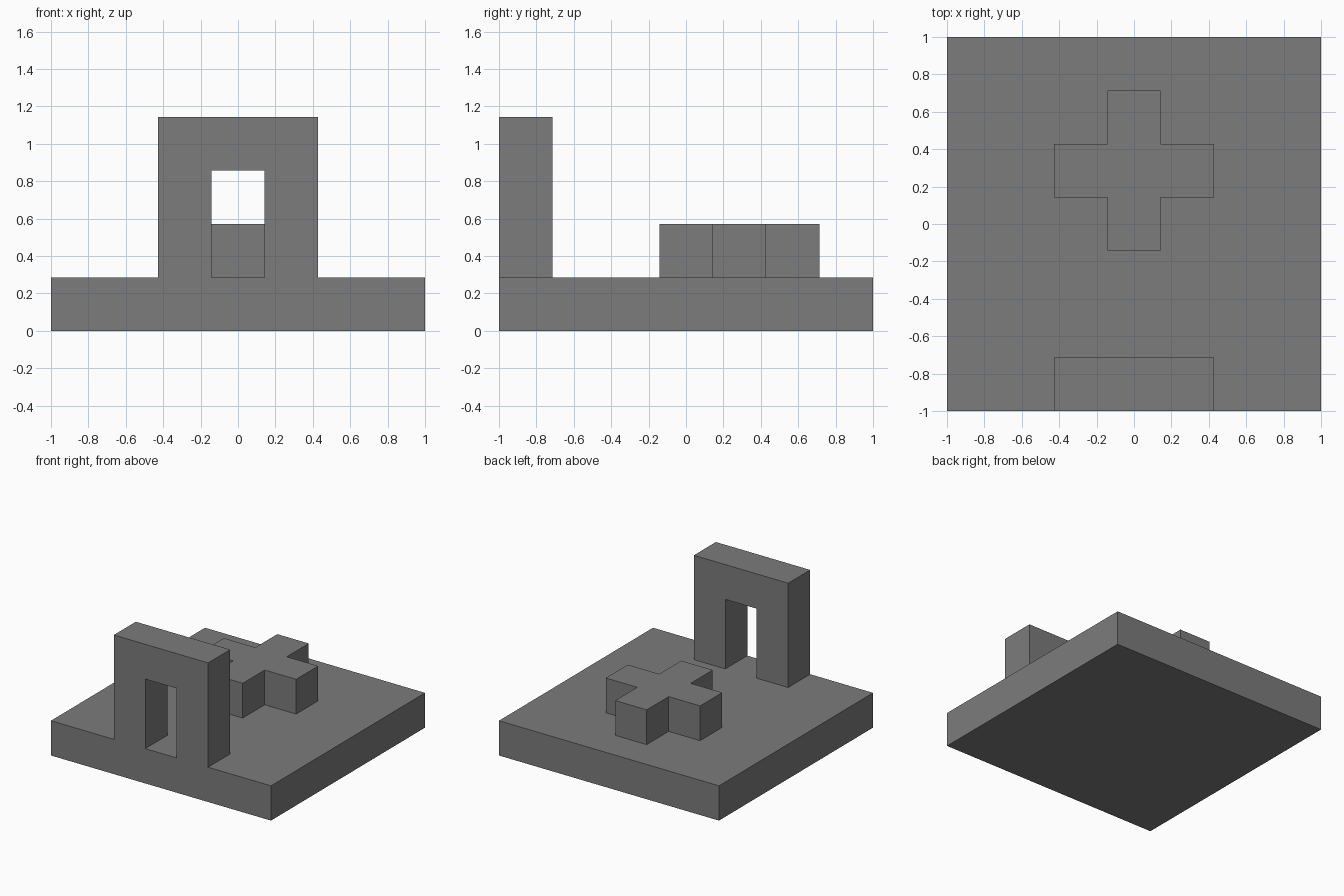
import bpy
import bmesh
from mathutils import Vector

cube = bpy.data.objects.get("Cube")
if cube:
    bpy.data.objects.remove(cube, do_unlink=True)

U = 2 / 7  # one building module; the base is seven modules wide

grey = bpy.data.materials.new("stone grey")
grey.use_nodes = True
colour = (0.2, 0.2, 0.2, 1)
grey.diffuse_color = colour
grey.node_tree.nodes["Principled BSDF"].inputs["Base Color"].default_value = colour


def extrude_outline(name, outline, direction):
    """Extrude a flat outline, given in modules, into a solid part."""
    bm = bmesh.new()
    face = bm.faces.new([bm.verts.new(Vector(p) * U) for p in outline])
    result = bmesh.ops.extrude_face_region(bm, geom=[face])
    verts = [g for g in result["geom"] if isinstance(g, bmesh.types.BMVert)]
    bmesh.ops.translate(bm, verts=verts, vec=Vector(direction) * U)
    bmesh.ops.recalc_face_normals(bm, faces=bm.faces)
    mesh = bpy.data.meshes.new(name)
    bm.to_mesh(mesh)
    bm.free()
    mesh.materials.append(grey)
    obj = bpy.data.objects.new(name, mesh)
    bpy.context.collection.objects.link(obj)
    return obj


# Square base slab
h = 3.5
extrude_outline("base_slab", [(-h, -h, 0), (h, -h, 0), (h, h, 0), (-h, h, 0)], (0, 0, 1))

# Doorway arch, flush with the front edge: half outline mirrored in x
half = [(0.5, 1), (1.5, 1), (1.5, 4)]
arch = [(0.5, 3)] + half
arch += [(-x, z) for x, z in reversed(arch)]
extrude_outline("front_arch", [(x, -h, z) for x, z in arch], (0, 1, 0))

# Raised cross block: one arm turned through four quarter turns
cross = []
arm = [(0.5, -0.5), (1.5, -0.5), (1.5, 0.5)]
for turn in range(4):
    cross += arm
    arm = [(-y, x) for x, y in arm]
extrude_outline("cross_block", [(x, y + 1, 1) for x, y in cross], (0, 0, 1))
